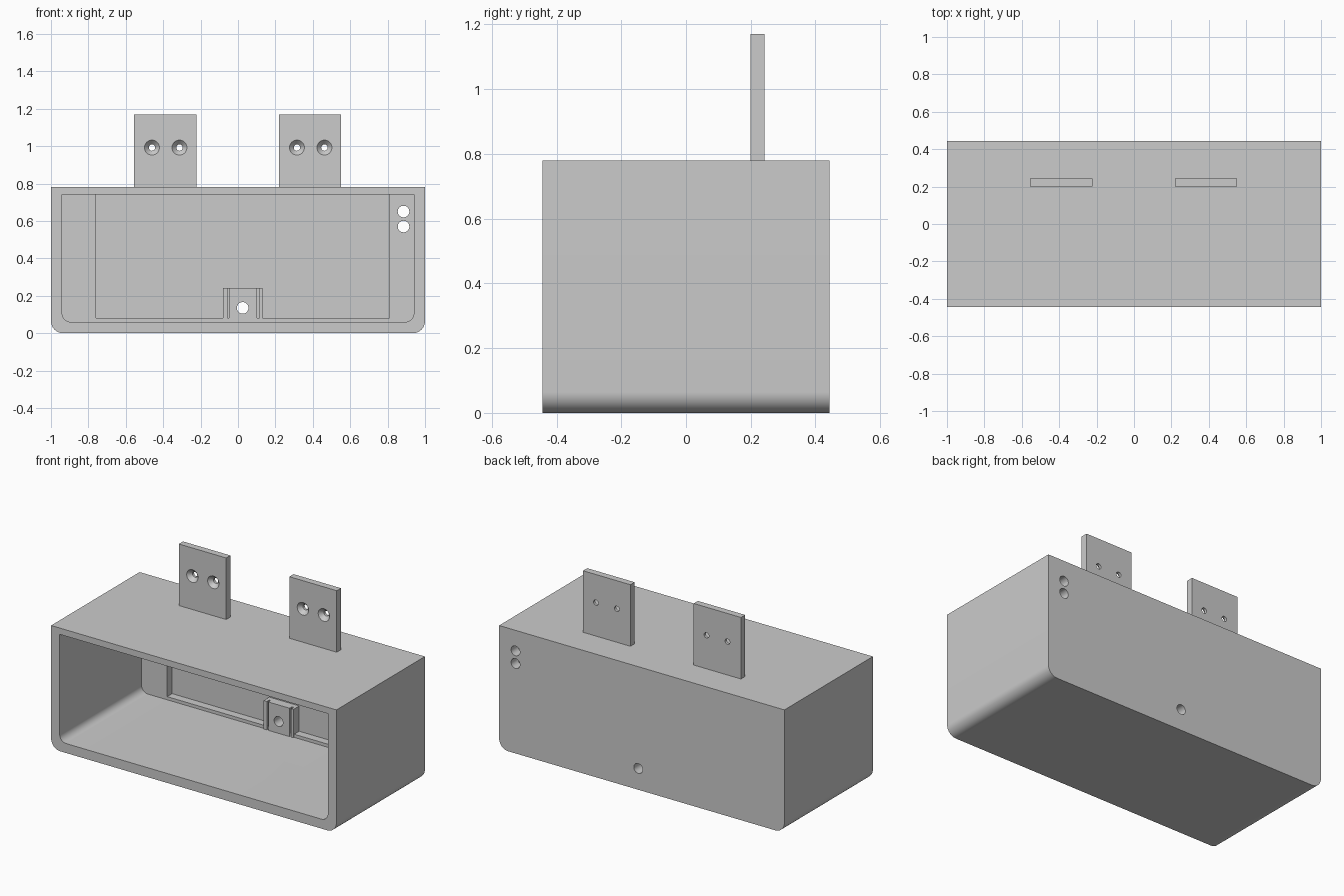
import bpy, bmesh, math

cube = bpy.data.objects.get("Cube")
if cube:
    bpy.data.objects.remove(cube, do_unlink=True)

grey = bpy.data.materials.new("plain grey")
grey.use_nodes = True
grey.diffuse_color = (0.6, 0.6, 0.6, 1)
grey.node_tree.nodes["Principled BSDF"].inputs["Base Color"].default_value = (0.6, 0.6, 0.6, 1)


def finish(name, bm):
    bmesh.ops.recalc_face_normals(bm, faces=bm.faces)
    mesh = bpy.data.meshes.new(name)
    bm.to_mesh(mesh)
    bm.free()
    mesh.materials.append(grey)
    obj = bpy.data.objects.new(name, mesh)
    bpy.context.collection.objects.link(obj)
    return obj


def prism(name, outline, y0, y1):
    """Extrude an (x, z) outline from y0 to y1."""
    bm = bmesh.new()
    face = bm.faces.new([bm.verts.new((x, y0, z)) for x, z in outline])
    new = bmesh.ops.extrude_face_region(bm, geom=[face])["geom"]
    verts = [v for v in new if isinstance(v, bmesh.types.BMVert)]
    bmesh.ops.translate(bm, vec=(0, y1 - y0, 0), verts=verts)
    return finish(name, bm)


def box(name, x0, x1, y0, y1, z0, z1):
    return prism(name, [(x0, z0), (x1, z0), (x1, z1), (x0, z1)], y0, y1)


def tub_outline(half, z0, z1, r, steps=12):
    """Rectangle with rounded bottom corners."""
    pts = [(half, z1), (-half, z1)]
    for side, start in ((-1, math.pi), (1, 1.5 * math.pi)):
        for i in range(steps + 1):
            a = start + i / steps * math.pi / 2
            pts.append((side * (half - r) + r * math.cos(a), z0 + r + r * math.sin(a)))
    return pts


def bore(x, z, profile, sides=32):
    """Round cutter along y from (y, radius) rings."""
    bm = bmesh.new()
    rings = []
    for y, r in profile:
        rings.append([bm.verts.new((x + r * math.cos(i * math.tau / sides), y,
                                    z + r * math.sin(i * math.tau / sides))) for i in range(sides)])
    bm.faces.new(rings[0])
    bm.faces.new(rings[-1])
    for a, b in zip(rings, rings[1:]):
        for i in range(sides):
            j = (i + 1) % sides
            bm.faces.new((a[i], a[j], b[j], b[i]))
    return finish("bore", bm)


def combine(obj, other, operation):
    mod = obj.modifiers.new("combine", "BOOLEAN")
    mod.operation, mod.solver, mod.object = operation, "EXACT", other
    bpy.context.view_layer.objects.active = obj
    bpy.ops.object.modifier_apply(modifier=mod.name)
    bpy.data.objects.remove(other, do_unlink=True)


def smooth(obj):
    bpy.ops.object.select_all(action="DESELECT")
    obj.select_set(True)
    bpy.context.view_layer.objects.active = obj
    bpy.ops.object.shade_smooth_by_angle(angle=math.radians(30))


# Open-fronted housing with a shallow pocket in the back wall
housing = prism("housing", tub_outline(1, 0, 0.78, 0.065), -0.443, 0.443)
combine(housing, prism("cavity", tub_outline(0.94, 0.06, 0.74, 0.045), -0.6, 0.377), "DIFFERENCE")
combine(housing, box("pocket", -0.76, 0.81, 0.3, 0.427, 0.08, 0.74), "DIFFERENCE")

# Screw boss on the back wall, with two narrow grooves
boss = box("boss", -0.08, 0.13, 0.37, 0.435, 0.05, 0.24)
for x0, x1 in ((-0.057, -0.047), (0.102, 0.114)):
    combine(boss, box("groove", x0, x1, 0.3, 0.395, 0, 0.3), "DIFFERENCE")
combine(housing, boss, "UNION")

# Through holes in the back wall
for x, z in ((0.025, 0.135), (0.885, 0.65), (0.885, 0.57)):
    combine(housing, bore(x, z, [(0.3, 0.031), (0.5, 0.031)]), "DIFFERENCE")
smooth(housing)

# Mounting tabs with countersunk screw holes
for name, x0 in (("right_mounting_tab", -0.555), ("left_mounting_tab", 0.22)):
    tab = box(name, x0, x0 + 0.332, 0.2, 0.242, 0.78, 1.17)
    for dx in (0.095, 0.242):
        profile = [(0.195, 0.044), (0.2, 0.04), (0.225, 0.017), (0.3, 0.017)]
        combine(tab, bore(x0 + dx, 0.992, profile), "DIFFERENCE")
    smooth(tab)
